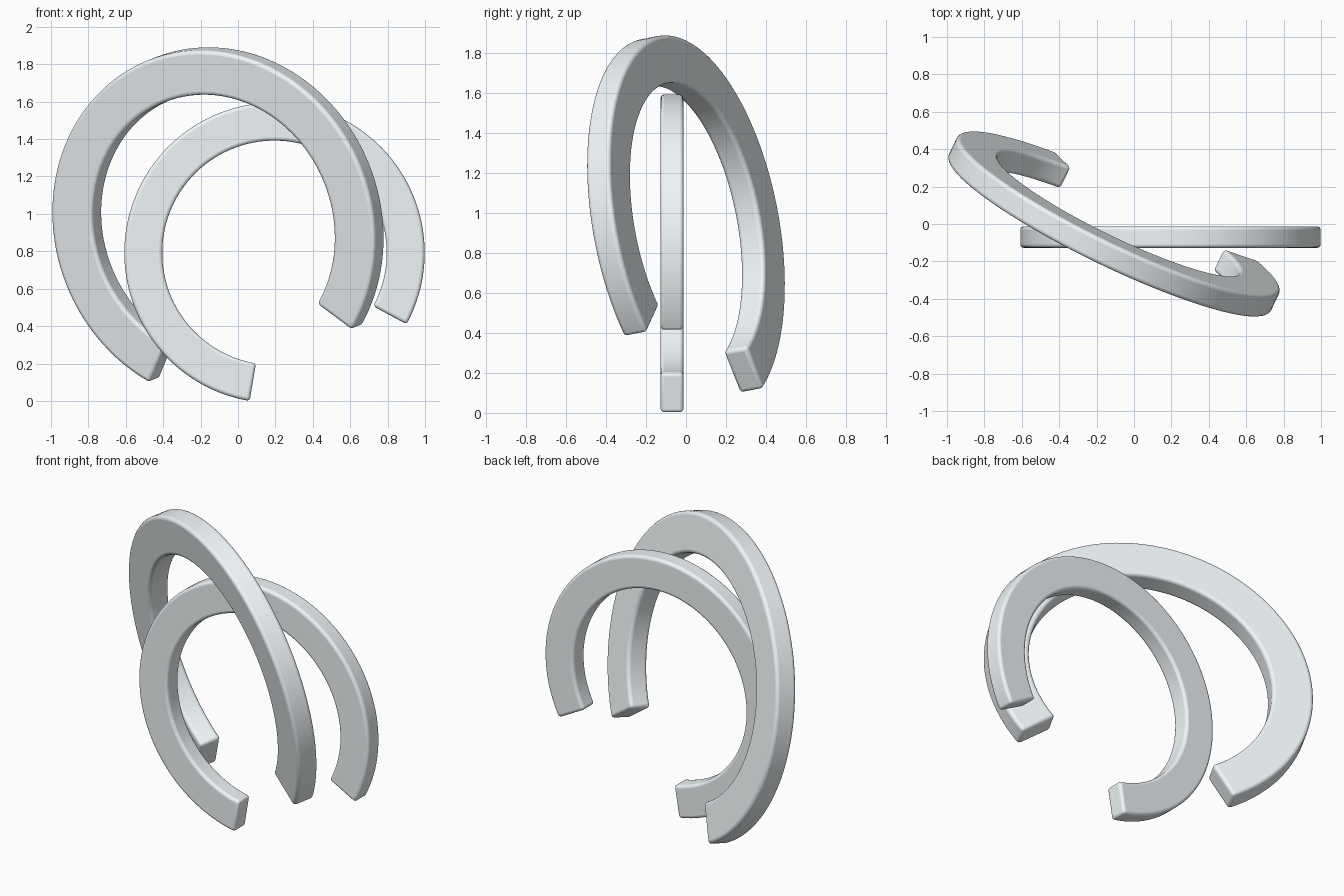
import bpy, bmesh, math
from mathutils import Vector

if "Cube" in bpy.data.objects:
    bpy.data.objects.remove(bpy.data.objects["Cube"])

# Pale silver finish
silver = bpy.data.materials.new("pale_silver")
silver.diffuse_color = (0.87, 0.92, 0.94, 1)
silver.use_nodes = True
silver.node_tree.nodes["Principled BSDF"].inputs["Base Color"].default_value = silver.diffuse_color


def open_ring(name, centre, normal, r_out, r_in, thick, start, end, bevel, segs=96):
    """Rectangular-section arc in the plane of `normal`, angles measured from its horizontal axis."""
    n = Vector(normal).normalized()
    across = n.cross(Vector((0, 0, 1))).normalized()
    up = across.cross(n).normalized()
    c = Vector(centre)
    section = [(r_out, -thick / 2), (r_out, thick / 2), (r_in, thick / 2), (r_in, -thick / 2)]

    bm = bmesh.new()
    loops = []
    for i in range(segs + 1):
        a = math.radians(start + (end - start) * i / segs)
        radial = across * math.cos(a) + up * math.sin(a)
        loops.append([bm.verts.new(c + radial * r + n * t) for r, t in section])
    for a, b in zip(loops, loops[1:]):
        for k in range(4):
            j = (k + 1) % 4
            bm.faces.new((a[k], a[j], b[j], b[k]))
    bm.faces.new(loops[0])
    bm.faces.new(loops[-1])
    bmesh.ops.recalc_face_normals(bm, faces=bm.faces)
    mesh = bpy.data.meshes.new(name)
    bm.to_mesh(mesh)
    bm.free()
    mesh.materials.append(silver)

    obj = bpy.data.objects.new(name, mesh)
    bpy.context.collection.objects.link(obj)
    # soft rounded edges
    mod = obj.modifiers.new("edge_round", 'BEVEL')
    mod.width = bevel
    mod.segments = 4
    mod.limit_method = 'ANGLE'
    mod.angle_limit = math.radians(40)
    bpy.ops.object.select_all(action='DESELECT')
    obj.select_set(True)
    bpy.context.view_layer.objects.active = obj
    bpy.ops.object.shade_smooth_by_angle(angle=math.radians(40))
    return obj


# Flip helper: the horizontal axis must run to +x, so normals point to the back (+y)
# Small upright ring, facing the front
open_ring("small_open_ring", (0.195, -0.07, 0.792), (0, 1, 0),
          0.803, 0.60, 0.114, -28.4, 260.5, 0.018)

# Large leaning ring, turned across the small one
open_ring("large_open_ring", (-0.107, 0, 0.94), (0.43, 0.885, 0.172),
          0.957, 0.716, 0.131, -35.7, 242, 0.02)
